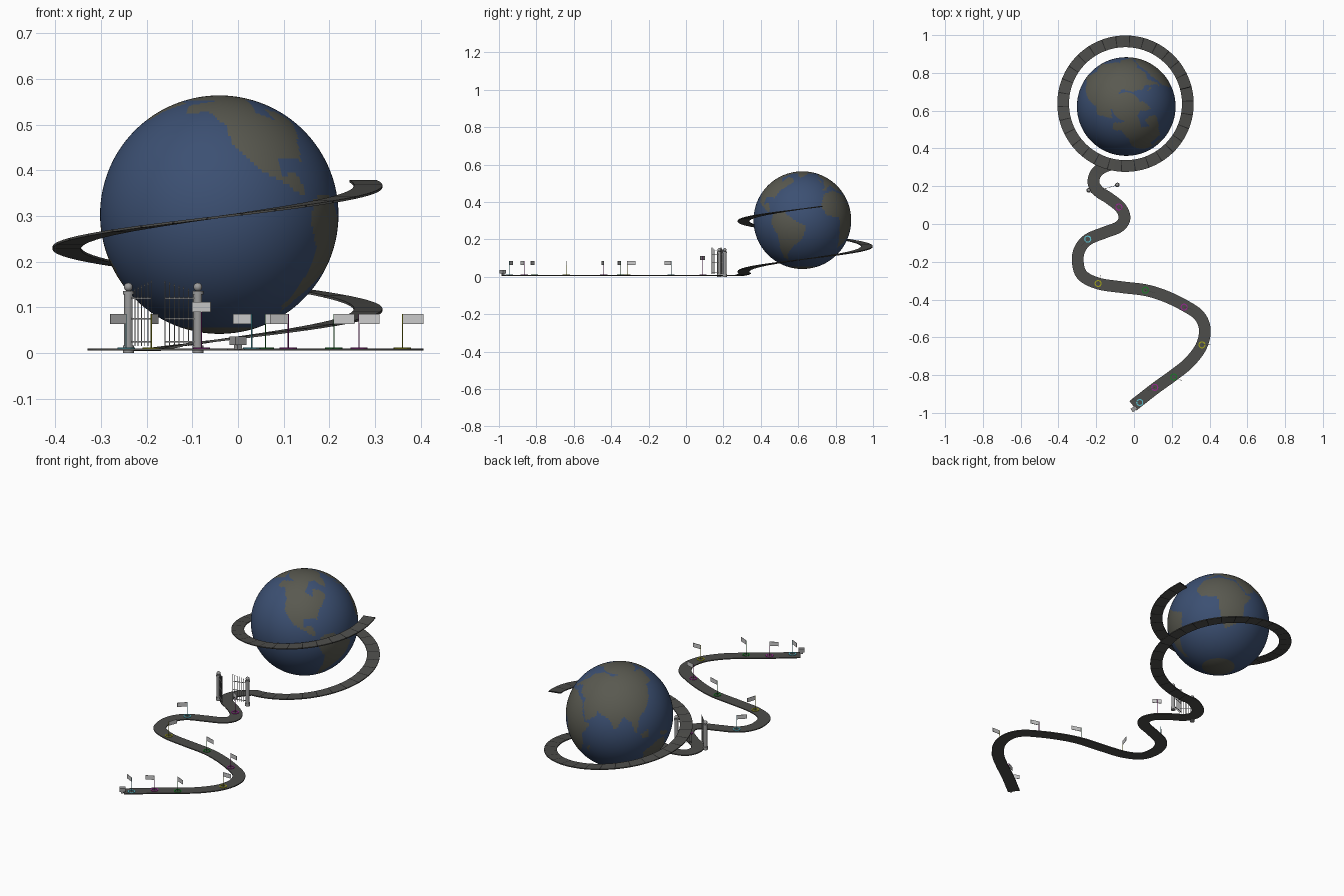
import bpy, bmesh
from math import sin, cos, atan2, asin, hypot, radians, degrees
from mathutils import Vector, Matrix

default = bpy.data.objects.get("Cube")
if default:
    bpy.data.objects.remove(default, do_unlink=True)


def material(name, r, g, b):
    m = bpy.data.materials.new(name)
    m.use_nodes = True
    m.diffuse_color = (r, g, b, 1)
    node = next(n for n in m.node_tree.nodes if n.type == 'BSDF_PRINCIPLED')
    node.inputs["Base Color"].default_value = (r, g, b, 1)
    node.inputs["Roughness"].default_value = 0.8
    return m


ocean = material("ocean_blue", 0.045, 0.08, 0.17)
land = material("land_olive", 0.10, 0.10, 0.08)
asphalt = material("asphalt", 0.075, 0.075, 0.07)
seam = material("seam_dark", 0.02, 0.02, 0.02)
stone = material("stone_grey", 0.33, 0.33, 0.33)
board = material("board_white", 0.6, 0.6, 0.6)
cyan = material("cyan", 0.10, 0.5, 0.6)
magenta = material("magenta", 0.3, 0.02, 0.27)
green = material("green", 0.01, 0.2, 0.02)
yellow = material("yellow", 0.35, 0.35, 0.01)


def finish(name, bm, *mats):
    mesh = bpy.data.meshes.new(name)
    bm.to_mesh(mesh)
    bm.free()
    for m in mats:
        mesh.materials.append(m)
    ob = bpy.data.objects.new(name, mesh)
    bpy.context.collection.objects.link(ob)
    return ob


def add_box(bm, centre, size, angle=0):
    mat = Matrix.Translation(centre) @ Matrix.Rotation(angle, 4, 'Z') @ Matrix.Diagonal((*size, 1))
    bmesh.ops.create_cube(bm, size=1, matrix=mat)


def add_rod(bm, x, y, low, high, radius, top=None, sides=16):
    bmesh.ops.create_cone(bm, cap_ends=True, segments=sides, radius1=radius,
                          radius2=radius if top is None else top, depth=high - low,
                          matrix=Matrix.Translation((x, y, (low + high) / 2)))


# Continent outlines as longitude and latitude
north_america = [(-168, 66), (-160, 58), (-140, 60), (-125, 48), (-122, 36), (-108, 22),
                 (-95, 15), (-83, 8), (-84, 15), (-88, 21), (-96, 19), (-97, 28), (-83, 29),
                 (-80, 25), (-76, 36), (-65, 45), (-56, 52), (-64, 60), (-77, 62), (-80, 52),
                 (-94, 59), (-85, 68), (-80, 75), (-125, 75)]
greenland = [(-45, 60), (-22, 70), (-18, 80), (-60, 80), (-53, 67)]
south_america = [(-80, -4), (-77, 8), (-62, 10), (-50, 0), (-35, -7), (-40, -22), (-55, -35),
                 (-66, -45), (-68, -55), (-75, -50), (-71, -18)]
africa = [(-17, 15), (-9, 32), (10, 37), (32, 31), (43, 12), (51, 11), (40, -5), (40, -16),
          (32, -28), (19, -34), (12, -17), (9, 4), (-8, 5)]
eurasia = [(-9, 37), (-1, 44), (2, 50), (9, 55), (6, 62), (25, 71), (68, 70), (105, 77),
           (180, 69), (162, 60), (156, 52), (140, 53), (128, 38), (121, 30), (108, 20),
           (105, 9), (103, 2), (98, 16), (90, 22), (80, 8), (73, 20), (57, 26), (59, 22),
           (45, 13), (35, 30), (36, 36), (22, 37), (13, 45), (5, 43), (-2, 37)]
australia = [(114, -22), (131, -12), (142, -11), (153, -27), (147, -38), (130, -32), (116, -34)]
borneo = [(109, 1), (118, 6), (117, -4), (111, -3)]
new_guinea = [(132, -1), (147, -6), (150, -10), (138, -8)]
madagascar = [(44, -20), (50, -15), (47, -25)]
britain = [(-5, 50), (1, 52), (-4, 58)]
continents = [north_america, greenland, south_america, africa, eurasia, australia,
              borneo, new_guinea, madagascar, britain]


def inside(lon, lat, outline):
    hit = False
    for (ax, ay), (bx, by) in zip(outline, outline[1:] + outline[:1]):
        if (ay > lat) != (by > lat) and lon < ax + (lat - ay) / (by - ay) * (bx - ax):
            hit = not hit
    return hit


# Globe, with land faces chosen by the outlines and polar caps
bm = bmesh.new()
bmesh.ops.create_uvsphere(bm, u_segments=192, v_segments=96, radius=0.261)
for f in bm.faces:
    d = f.calc_center_median().normalized()
    lat = degrees(asin(d.z))
    lon = (degrees(atan2(d.y, d.x)) - 40 + 180) % 360 - 180
    f.material_index = int(lat > 73 or lat < -72 or any(inside(lon, lat, c) for c in continents))
    f.smooth = True
globe = finish("globe", bm, ocean, land)
globe.location = (-0.041, 0.622, 0.303)


# Road: winding ground path that climbs into a spiral ramp
ground = 0.01
path = [(-0.005, -0.962), (0.11, -0.872), (0.21, -0.80), (0.29, -0.735), (0.355, -0.65),
        (0.375, -0.56), (0.345, -0.485), (0.265, -0.43), (0.16, -0.38), (0.06, -0.35),
        (-0.06, -0.335), (-0.19, -0.315), (-0.275, -0.27), (-0.298, -0.195), (-0.285, -0.13),
        (-0.24, -0.08), (-0.155, -0.045), (-0.08, -0.015), (-0.05, 0.03), (-0.07, 0.085),
        (-0.13, 0.135), (-0.19, 0.175), (-0.215, 0.225), (-0.19, 0.282)]


def spiral(deg):
    a = radians(deg)
    return Vector((-0.045 + 0.33 * cos(a), 0.637 + 0.33 * sin(a), 0.03 + 0.27 * (deg + 90) / 360))


def smooth_path(points, steps):
    out = []
    for a, b, c, d in zip(points, points[1:], points[2:], points[3:]):
        for i in range(steps):
            t = i / steps
            out.append(b + (c - a) * t / 2 + (a * 2 - b * 5 + c * 4 - d) * t * t / 2
                       + (b * 3 - a - c * 3 + d) * t ** 3 / 2)
    return out


start = -103
ctrl = [Vector((x, y, ground)) for x, y in path]
ctrl = [ctrl[0] * 2 - ctrl[1]] + ctrl + [spiral(start), spiral(start + 12)]
line = smooth_path(ctrl, 6)
for k in range(40):
    line.append(spiral(start + 3 * k * 1.0))
    if k % 4 == 3:
        line.append(spiral(start + 3 * k + 0.8))
line += [spiral(start + 3 * k + e) for k in range(40, 160) if start + 3 * k <= 375
         for e in ((0, 0.8) if k % 4 == 3 else (0,))]

bm = bmesh.new()
rows = []
for i, p in enumerate(line):
    t = line[min(i + 1, len(line) - 1)] - line[max(i - 1, 0)]
    side = Vector((-t.y, t.x, 0)).normalized() * 0.031
    rows.append((bm.verts.new(p + side), bm.verts.new(p - side)))
for (a, b), (c, d), p, q in zip(rows, rows[1:], line, line[1:]):
    f = bm.faces.new((a, b, d, c))
    f.material_index = int((q - p).length < 0.007)
road = finish("road", bm, asphalt, seam)
mod = road.modifiers.new("thickness", 'SOLIDIFY')
mod.thickness = 0.005
mod.offset = -1

# Starting block at the beginning of the road
bm = bmesh.new()
add_box(bm, (0.0, -0.979, 0.027), (0.03, 0.022, 0.018), radians(35))
add_box(bm, (0.0, -0.979, 0.014), (0.012, 0.012, 0.012), radians(35))
finish("start_block", bm, stone)

# Signposts: position, board direction, colour
signs = [(0.03, -0.945, -0.04, 0.02, cyan), (0.11, -0.865, -0.04, -0.02, magenta),
         (0.21, -0.81, 0.045, -0.02, green), (0.36, -0.64, 0.046, 0.0, yellow),
         (0.265, -0.44, 0.045, -0.012, magenta), (0.06, -0.35, 0.05, -0.015, green),
         (-0.19, -0.315, 0.015, 0.045, yellow), (-0.245, -0.08, -0.035, -0.035, cyan),
         (-0.08, 0.09, 0.04, -0.025, magenta)]
for n, (x, y, dx, dy, colour) in enumerate(signs, 1):
    last = n == len(signs)
    rise = 0.026 if last else 0
    shift = 0 if last else 0.5
    bm = bmesh.new()
    add_rod(bm, x, y, ground, 0.086 + rise, 0.0013, sides=8)
    finish(f"sign_pole_{n}", bm, colour)
    bm = bmesh.new()
    add_box(bm, (x + dx * shift, y + dy * shift - (0.002 if last else 0), 0.075 + rise),
            (hypot(dx, dy), 0.002, 0.022), atan2(dy, dx))
    finish(f"sign_board_{n}", bm, board)
    # Painted ring on the road around the pole
    bm = bmesh.new()
    loops = [[bm.verts.new((x + r * cos(radians(a)), y + r * sin(radians(a)), ground + 0.002))
              for a in range(0, 360, 30)] for r in (0.013, 0.019)]
    for i in range(12):
        bm.faces.new((loops[0][i - 1], loops[1][i - 1], loops[1][i], loops[0][i]))
    ring = finish(f"road_ring_{n}", bm, colour)
    ring.modifiers.new("thickness", 'SOLIDIFY').thickness = 0.002

# Gate: two pillars with ball tops and two open barred doors
for label, x, y, ex, ey in (("right", -0.24, 0.178, -0.19, 0.137), ("left", -0.088, 0.207, -0.16, 0.185)):
    bm = bmesh.new()
    add_rod(bm, x, y, 0, 0.016, 0.012)
    add_rod(bm, x, y, 0.016, 0.128, 0.0095)
    add_rod(bm, x, y, 0.128, 0.136, 0.012)
    bmesh.ops.create_uvsphere(bm, u_segments=16, v_segments=10, radius=0.0095,
                              matrix=Matrix.Translation((x, y, 0.1445)))
    pillar = finish(f"{label}_gate_pillar", bm, stone)
    for p in pillar.data.polygons:
        p.use_smooth = len(p.vertices) < 5
    pillar.data.set_sharp_from_angle(angle=radians(40))

    bm = bmesh.new()
    bars = 7
    for i in range(1, bars + 1):
        t = i / bars
        bx, by, top = x + (ex - x) * t, y + (ey - y) * t, 0.13 + 0.024 * t
        add_rod(bm, bx, by, 0.015, top, 0.0011, sides=6)
        add_rod(bm, bx, by, top, top + 0.006, 0.0022, 0, sides=6)
    for z in (0.025, 0.075, 0.12):
        add_box(bm, ((x + ex) / 2, (y + ey) / 2, z), (hypot(ex - x, ey - y), 0.002, 0.003),
                atan2(ey - y, ex - x))
    finish(f"{label}_gate_door", bm, stone)
